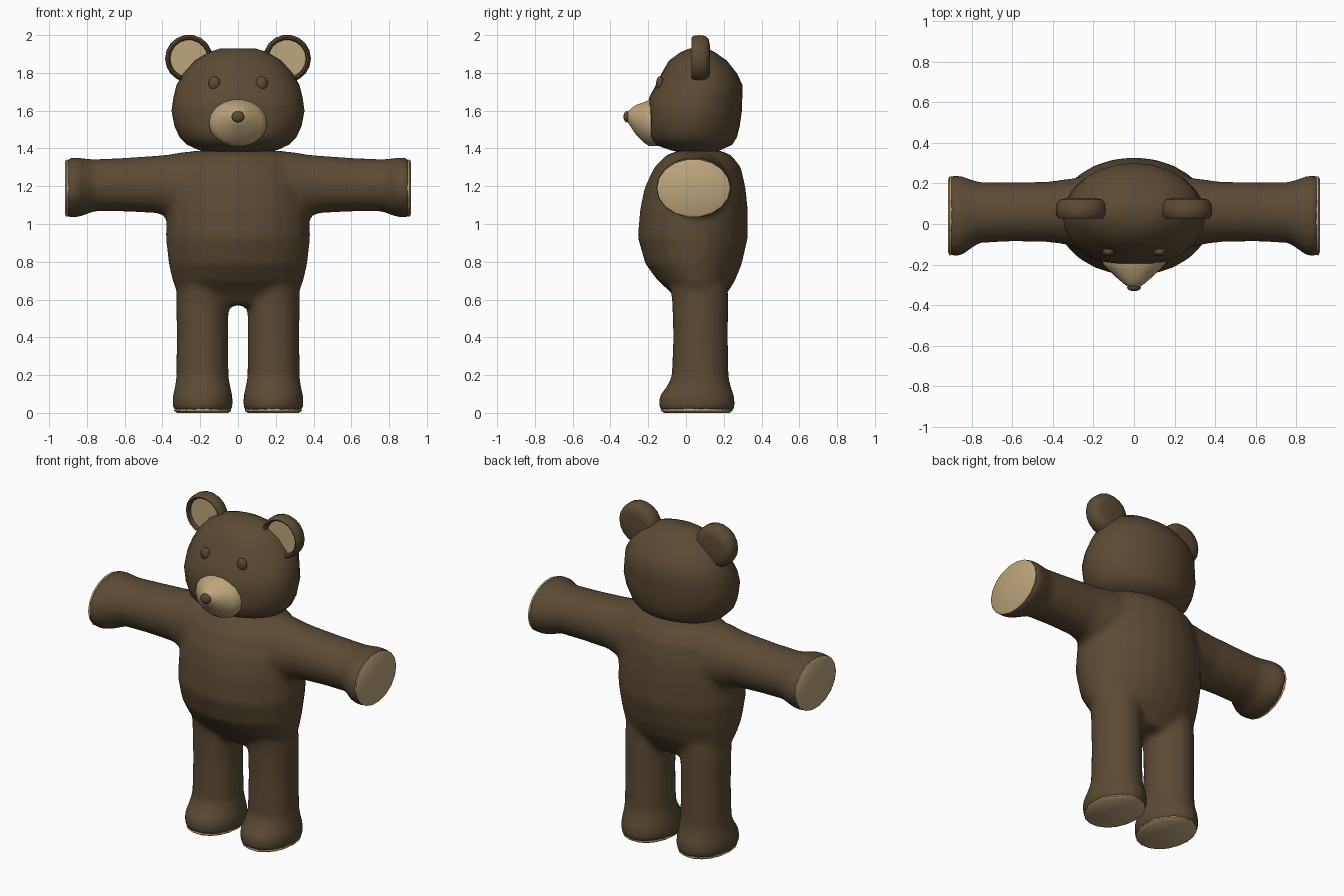
import bpy, bmesh, math
from mathutils import Matrix


def material(name, rgb):
    m = bpy.data.materials.new(name)
    m.diffuse_color = (*rgb, 1)
    return m


BROWN = material("brown fur", (0.105, 0.070, 0.034))
TAN = material("tan plush", (0.515, 0.380, 0.200))


def loft(bm, axis, rings, side=1, n=18, start_mat=0):
    """Ellipse rings (t, centre u, centre v, radius u, radius v) skinned along an axis."""
    loops = []
    for t, cu, cv, ru, rv in rings:
        loop = []
        for i in range(n):
            a = 2 * math.pi * i / n
            u, v = cu + ru * math.cos(a), cv + rv * math.sin(a)
            x, y, z = {"x": (t, u, v), "y": (u, t, v), "z": (u, v, t)}[axis]
            loop.append(bm.verts.new((x * side, y, z)))
        loops.append(loop)
    for a, b in zip(loops, loops[1:]):
        for i in range(n):
            j = (i + 1) % n
            bm.faces.new((a[i], a[j], b[j], b[i]))
    bm.faces.new(loops[0]).material_index = start_mat
    bm.faces.new(loops[-1])


def finish(bm, name, *mats, angle=50):
    bmesh.ops.recalc_face_normals(bm, faces=bm.faces)
    me = bpy.data.meshes.new(name)
    bm.to_mesh(me)
    bm.free()
    for m in mats:
        me.materials.append(m)
    me.shade_smooth()
    me.set_sharp_from_angle(angle=math.radians(angle))
    ob = bpy.data.objects.new(name, me)
    bpy.context.collection.objects.link(ob)
    return ob


def ball(name, centre, size, mat):
    bm = bmesh.new()
    bmesh.ops.create_uvsphere(bm, u_segments=16, v_segments=10, radius=1,
                              matrix=Matrix.LocRotScale(centre, None, size))
    return finish(bm, name, mat)


# Body: torso, arms and legs fused into one soft skin
bm = bmesh.new()
loft(bm, "z", [(0.57, 0, 0.075, 0.22, 0.10), (0.64, 0, 0.07, 0.325, 0.152),
               (0.70, 0, 0.055, 0.348, 0.205), (0.79, 0, 0.04, 0.368, 0.256),
               (0.93, 0, 0.036, 0.383, 0.292), (1.08, 0, 0.042, 0.378, 0.285),
               (1.19, 0, 0.048, 0.36, 0.268), (1.30, 0, 0.061, 0.33, 0.23),
               (1.365, 0, 0.068, 0.28, 0.172), (1.388, 0, 0.07, 0.23, 0.11)], n=24)
for s in (1, -1):
    loft(bm, "x", [(0.10, 0.055, 1.19, 0.18, 0.195), (0.28, 0.057, 1.195, 0.172, 0.19),
                   (0.36, 0.06, 1.20, 0.158, 0.17), (0.43, 0.06, 1.21, 0.149, 0.153),
                   (0.60, 0.06, 1.208, 0.147, 0.143), (0.76, 0.057, 1.205, 0.15, 0.139),
                   (0.81, 0.048, 1.197, 0.175, 0.15), (0.85, 0.04, 1.194, 0.197, 0.16),
                   (0.89, 0.04, 1.192, 0.203, 0.16), (0.907, 0.04, 1.19, 0.198, 0.157)], s)
    loft(bm, "z", [(0.012, 0.187, 0.057, 0.153, 0.196), (0.035, 0.187, 0.057, 0.16, 0.204),
                   (0.09, 0.187, 0.057, 0.159, 0.2), (0.13, 0.187, 0.066, 0.149, 0.175),
                   (0.19, 0.188, 0.075, 0.139, 0.152), (0.40, 0.188, 0.077, 0.137, 0.146),
                   (0.60, 0.188, 0.075, 0.139, 0.15), (0.75, 0.18, 0.06, 0.14, 0.16)], s)
body = finish(bm, "body", BROWN)
rm = body.modifiers.new("fuse", "REMESH")
rm.mode, rm.voxel_size, rm.use_smooth_shade = "VOXEL", 0.018, True
sm = body.modifiers.new("soften", "SMOOTH")
sm.factor, sm.iterations = 0.5, 6

# Paw and foot pads
for s, label in ((1, "left"), (-1, "right")):
    bm = bmesh.new()
    loft(bm, "x", [(0.89, 0.04, 1.19, 0.19, 0.148), (0.908, 0.04, 1.19, 0.195, 0.154),
                   (0.916, 0.04, 1.19, 0.18, 0.14)], s)
    finish(bm, label + "_paw_pad", TAN)
    bm = bmesh.new()
    loft(bm, "z", [(0.03, 0.187, 0.057, 0.148, 0.19), (0.011, 0.187, 0.057, 0.151, 0.193),
                   (0.0, 0.187, 0.057, 0.135, 0.176)], s)
    finish(bm, label + "_foot_pad", TAN)

# Head, with the lower face flattened for the muzzle
bm = bmesh.new()
loft(bm, "z", [(1.375, 0, 0.06, 0.12, 0.08), (1.392, 0, 0.05, 0.21, 0.135),
               (1.42, 0, 0.04, 0.27, 0.205), (1.46, 0, 0.03, 0.31, 0.24),
               (1.52, 0, 0.035, 0.337, 0.25), (1.60, 0, 0.04, 0.352, 0.256),
               (1.67, 0, 0.048, 0.342, 0.25), (1.735, 0, 0.07, 0.326, 0.23),
               (1.80, 0, 0.07, 0.29, 0.198), (1.865, 0, 0.063, 0.23, 0.153),
               (1.91, 0, 0.062, 0.155, 0.09), (1.93, 0, 0.065, 0.09, 0.045)], n=24)
for v in bm.verts:
    v.co.y = max(v.co.y, -0.195)
finish(bm, "head", BROWN, angle=70)

# Muzzle and nose
bm = bmesh.new()
loft(bm, "y", [(-0.14, 0, 1.535, 0.155, 0.125), (-0.195, 0, 1.535, 0.154, 0.125),
               (-0.225, 0, 1.538, 0.128, 0.107), (-0.265, 0, 1.552, 0.085, 0.08),
               (-0.295, 0, 1.563, 0.05, 0.045), (-0.312, 0, 1.567, 0.025, 0.025)])
finish(bm, "muzzle", TAN, angle=70)
ball("nose", (0, -0.313, 1.568), (0.034, 0.018, 0.03), BROWN)

# Ears with recessed tan centres, and eyes
for s, label in ((1, "left"), (-1, "right")):
    bm = bmesh.new()
    loft(bm, "y", [(y, 0.26, 1.876, r, r) for y, r in
                   ((0.055, 0.099), (0.033, 0.103), (0.028, 0.112), (0.042, 0.123),
                    (0.07, 0.126), (0.10, 0.122), (0.12, 0.105), (0.127, 0.07))],
         s, start_mat=1)
    finish(bm, label + "_ear", BROWN, TAN)
    ball(label + "_eye", (0.125 * s, -0.138, 1.745), (0.031, 0.02, 0.037), BROWN)
